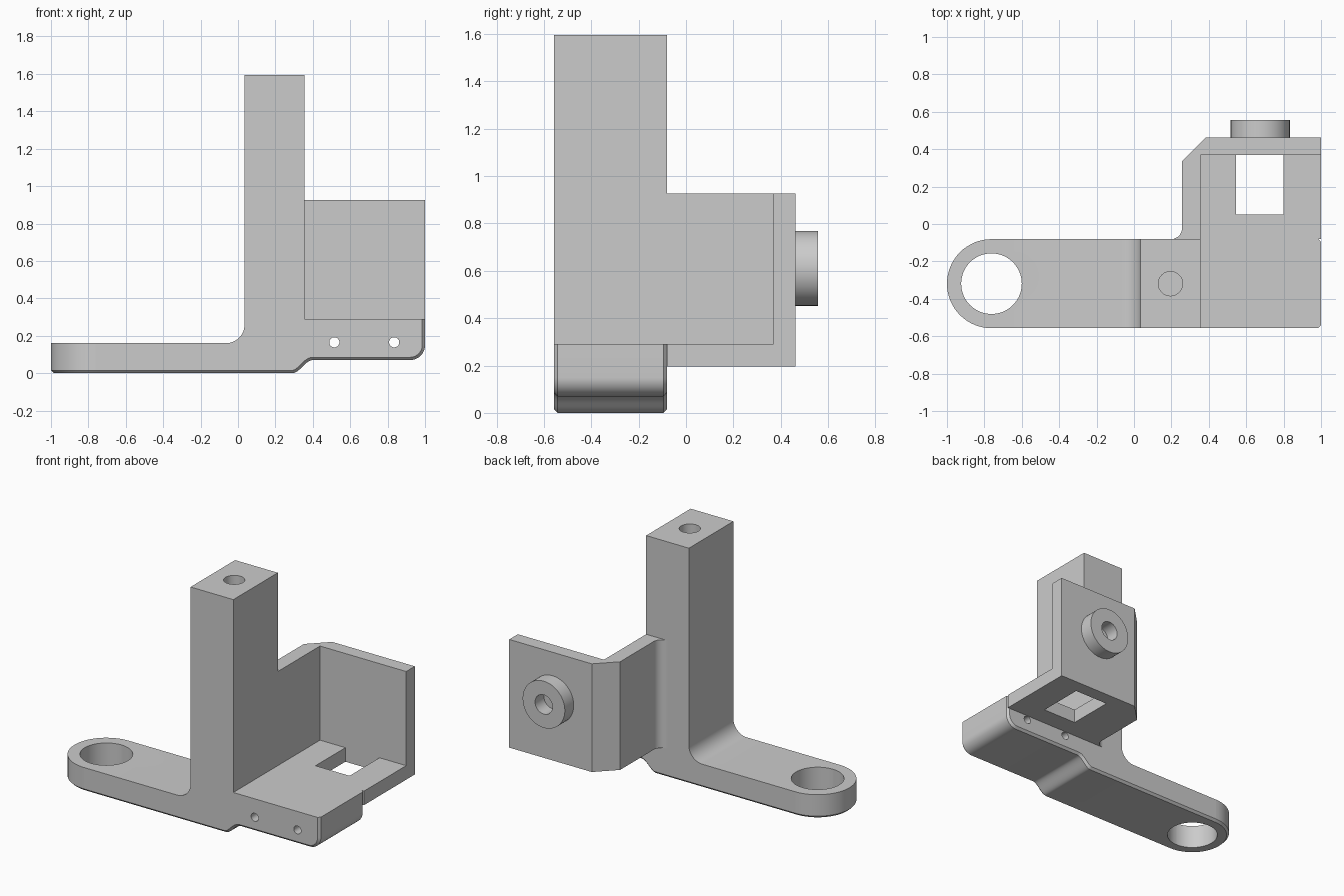
import bpy, bmesh, math
from math import sin, cos, pi, radians

cube = bpy.data.objects.get("Cube")
if cube:
    bpy.data.objects.remove(cube, do_unlink=True)

# Shared dimensions
FRONT, REAR = -0.557, -0.081          # depth range of the arm
R = (REAR - FRONT) / 2                # arm end radius
MID = (REAR + FRONT) / 2
EYE_X = -1 + R
CH = 0.015                            # bottom edge chamfer
ARM_TOP, FLOOR_LOW, FLOOR_TOP = 0.16, 0.195, 0.29
WALL_TOP, TOWER_TOP = 0.927, 1.595
TOWER_L, TOWER_R = 0.035, 0.355
WALL_OUT, BACK_IN, BACK_OUT = 0.257, 0.37, 0.462

grey = bpy.data.materials.new("light grey")
grey.use_nodes = True
grey.diffuse_color = (0.6, 0.6, 0.6, 1)
grey.node_tree.nodes["Principled BSDF"].inputs["Base Color"].default_value = (0.6, 0.6, 0.6, 1)


def loft(name, rings):
    """Solid through rings of equal point count, with capped ends."""
    bm = bmesh.new()
    loops = [[bm.verts.new(p) for p in ring] for ring in rings]
    n = len(loops[0])
    for a, b in zip(loops, loops[1:]):
        for i in range(n):
            j = (i + 1) % n
            bm.faces.new((a[i], a[j], b[j], b[i]))
    bm.faces.new(loops[0])
    bm.faces.new(loops[-1])
    bmesh.ops.recalc_face_normals(bm, faces=bm.faces)
    mesh = bpy.data.meshes.new(name)
    bm.to_mesh(mesh)
    bm.free()
    mesh.materials.append(grey)
    obj = bpy.data.objects.new(name, mesh)
    bpy.context.collection.objects.link(obj)
    return obj


def prism(name, plan, low, high):
    return loft(name, [[(x, y, z) for x, y in plan] for z in (low, high)])


def arc(cx, cy, r, start, end, steps=12):
    angles = [radians(start + (end - start) * i / steps) for i in range(steps + 1)]
    return [(cx + r * cos(a), cy + r * sin(a)) for a in angles]


def circle(cx, cy, r, steps=48):
    return arc(cx, cy, r, 0, 360, steps)[:-1]


def rod(name, cx, cz, r, y0, y1):
    """Cylinder lying along y."""
    return loft(name, [[(x, y, z) for x, z in circle(cx, cz, r)] for y in (y0, y1)])


def cut(cutter, *targets):
    for target in targets:
        bpy.context.view_layer.objects.active = target
        mod = target.modifiers.new("hole", 'BOOLEAN')
        mod.operation = 'DIFFERENCE'
        mod.solver = 'EXACT'
        mod.object = cutter
        bpy.ops.object.modifier_apply(modifier=mod.name)
    bpy.data.objects.remove(cutter, do_unlink=True)


# Arm, tower and front rail: one profile through the depth, chamfered underneath
step = [(0.29 + 0.11 * i / 12, 0.035 * (1 - cos(pi * i / 12))) for i in range(13)]
under = [(EYE_X, 0)] + step + arc(0.92, 0.15, 0.08, -90, 0) + [(1, FLOOR_TOP)]
lifted = []
for i, (x, z) in enumerate(under):
    a, b = under[max(i - 1, 0)], under[min(i + 1, len(under) - 1)]
    dx, dz = b[0] - a[0], b[1] - a[1]
    size = math.hypot(dx, dz)
    lifted.append((x - CH * dz / size, z + CH * dx / size))
upper = [(TOWER_R, FLOOR_TOP), (TOWER_R, TOWER_TOP), (TOWER_L, TOWER_TOP)]
upper += arc(TOWER_L - 0.1, ARM_TOP + 0.1, 0.1, 0, -90) + [(EYE_X, ARM_TOP)]
stations = [(FRONT, lifted), (FRONT + CH, under), (REAR - CH, under), (REAR, lifted)]
body = loft("arm_and_tower",
            [[(x, y, z) for x, z in path + upper] for y, path in stations])

# Rounded end of the arm
eye = loft("arm_round_end",
           [[(x, y, z) for x, y in arc(EYE_X, MID, r, 90, 270, 32)]
            for r, z in ((R - CH, 0), (R, CH), (R, ARM_TOP))])

# Side and back wall with chamfered corner and a fillet against the tower
fillet = arc(WALL_OUT - 0.06, REAR + 0.06, 0.06, -90, 0)
wall_plan = fillet + [(WALL_OUT, 0.337), (0.382, BACK_OUT), (1, BACK_OUT),
                      (1, BACK_IN), (TOWER_R, BACK_IN), (TOWER_R, REAR)]
wall = prism("corner_wall", wall_plan, FLOOR_LOW, WALL_TOP)

# Floor behind the front rail
floor = prism("floor_plate", [(TOWER_R, REAR), (1, REAR), (1, BACK_IN), (TOWER_R, BACK_IN)],
              FLOOR_LOW, FLOOR_TOP)

# Round boss on the back
boss = rod("back_boss", 0.675, 0.61, 0.158, BACK_OUT, 0.557)

# Holes
cut(prism("eye_cutter", circle(EYE_X, MID, 0.162, 64), -0.1, 0.4), body, eye)
cut(prism("tower_cutter", circle(0.195, MID, 0.065), 1.2, 1.8), body)
for x in (0.515, 0.835):
    cut(rod("rail_cutter", x, 0.165, 0.027, -0.7, 0.1), body)
cut(prism("window_cutter", [(0.545, 0.05), (0.8, 0.05), (0.8, 0.5), (0.545, 0.5)], 0, 0.5), floor)
cut(rod("boss_cutter", 0.675, 0.61, 0.065, 0.4, 0.7), boss)

# Smooth the curved faces, keep the edges crisp
for obj in (body, eye, wall, floor, boss):
    bpy.ops.object.select_all(action='DESELECT')
    obj.select_set(True)
    bpy.context.view_layer.objects.active = obj
    bpy.ops.object.shade_smooth_by_angle(angle=radians(30))
